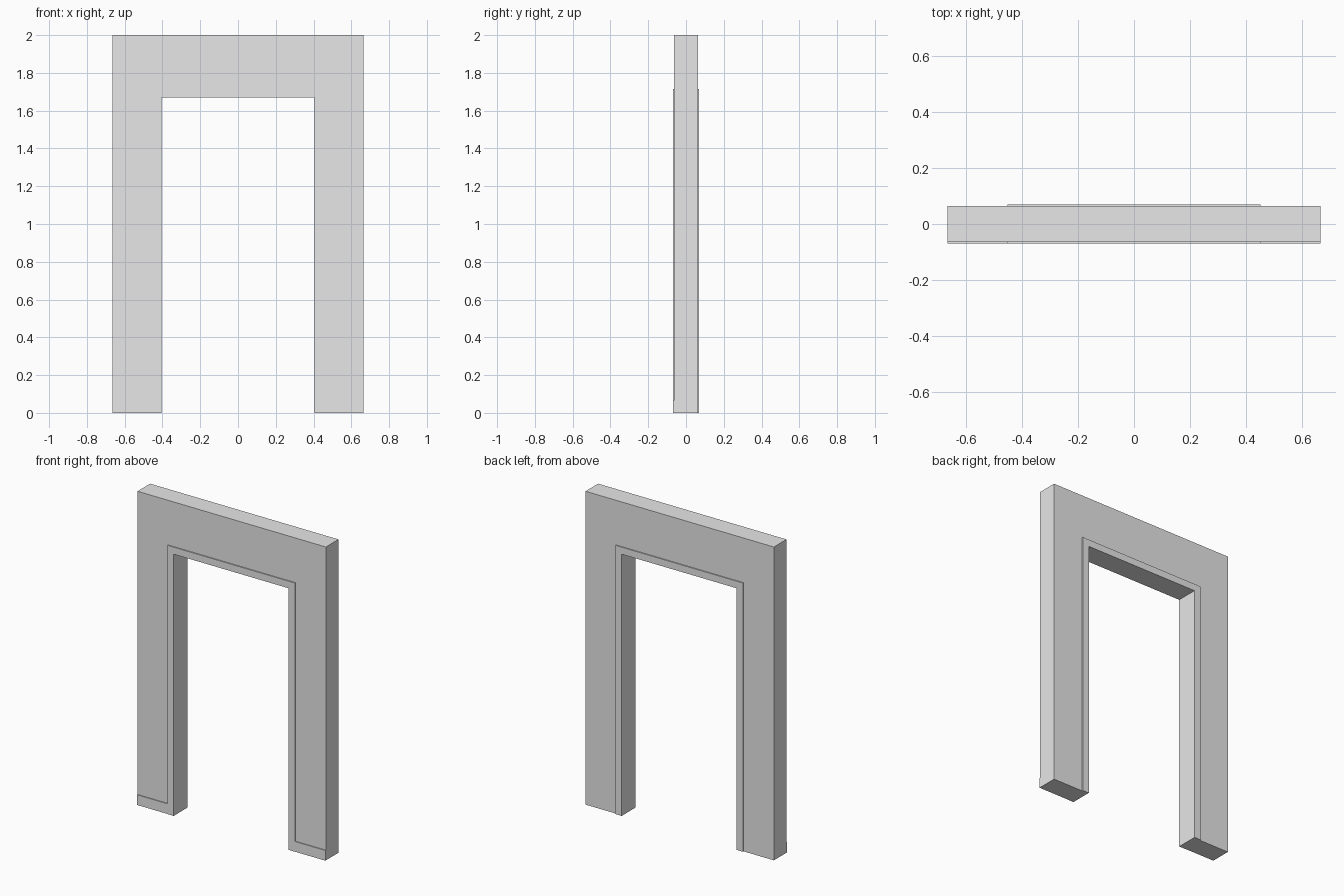
import bpy
import bmesh

cube = bpy.data.objects.get("Cube")
if cube:
    bpy.data.objects.remove(cube, do_unlink=True)

grey = bpy.data.materials.new("plain_grey")
grey.use_nodes = True
colour = (0.8, 0.8, 0.8, 1)
grey.diffuse_color = colour
for node in grey.node_tree.nodes:
    if node.type == 'BSDF_PRINCIPLED':
        node.inputs["Base Color"].default_value = colour

# Main dimensions
half_width, height = 0.665, 2.0
open_half, open_top = 0.405, 1.67
trim = 0.045
wall_y, trim_y, skirt_y = 0.0635, 0.07, 0.069
skirt_height = 0.065


def extrude_profile(name, outline, y0, y1):
    """Extrude an x-z outline from y0 to y1."""
    bm = bmesh.new()
    face = bm.faces.new([bm.verts.new((x, y0, z)) for x, z in outline])
    result = bmesh.ops.extrude_face_region(bm, geom=[face])
    moved = [v for v in result["geom"] if isinstance(v, bmesh.types.BMVert)]
    bmesh.ops.translate(bm, verts=moved, vec=(0, y1 - y0, 0))
    bmesh.ops.recalc_face_normals(bm, faces=bm.faces)
    mesh = bpy.data.meshes.new(name)
    bm.to_mesh(mesh)
    bm.free()
    mesh.materials.append(grey)
    obj = bpy.data.objects.new(name, mesh)
    bpy.context.collection.objects.link(obj)
    return obj


def arch(outer, top, inner, inner_top):
    """Square arch outline, open at the floor."""
    half = [(inner, inner_top), (inner, 0), (outer, 0), (outer, top)]
    return half + [(-x, z) for x, z in reversed(half)]


# Wall around the doorway
edge, edge_top = open_half + trim, open_top + trim
extrude_profile("wall", arch(half_width, height, edge, edge_top), -wall_y, wall_y)

# Door frame lining the opening, slightly proud on both faces
extrude_profile("door_frame", arch(edge, edge_top, open_half, open_top), -trim_y, trim_y)

# Skirting boards on the front only
for side, sign in (("left", 1), ("right", -1)):
    a, b = sign * edge, sign * half_width
    outline = [(a, 0), (b, 0), (b, skirt_height), (a, skirt_height)]
    extrude_profile(side + "_skirting", outline, -skirt_y, -wall_y)
